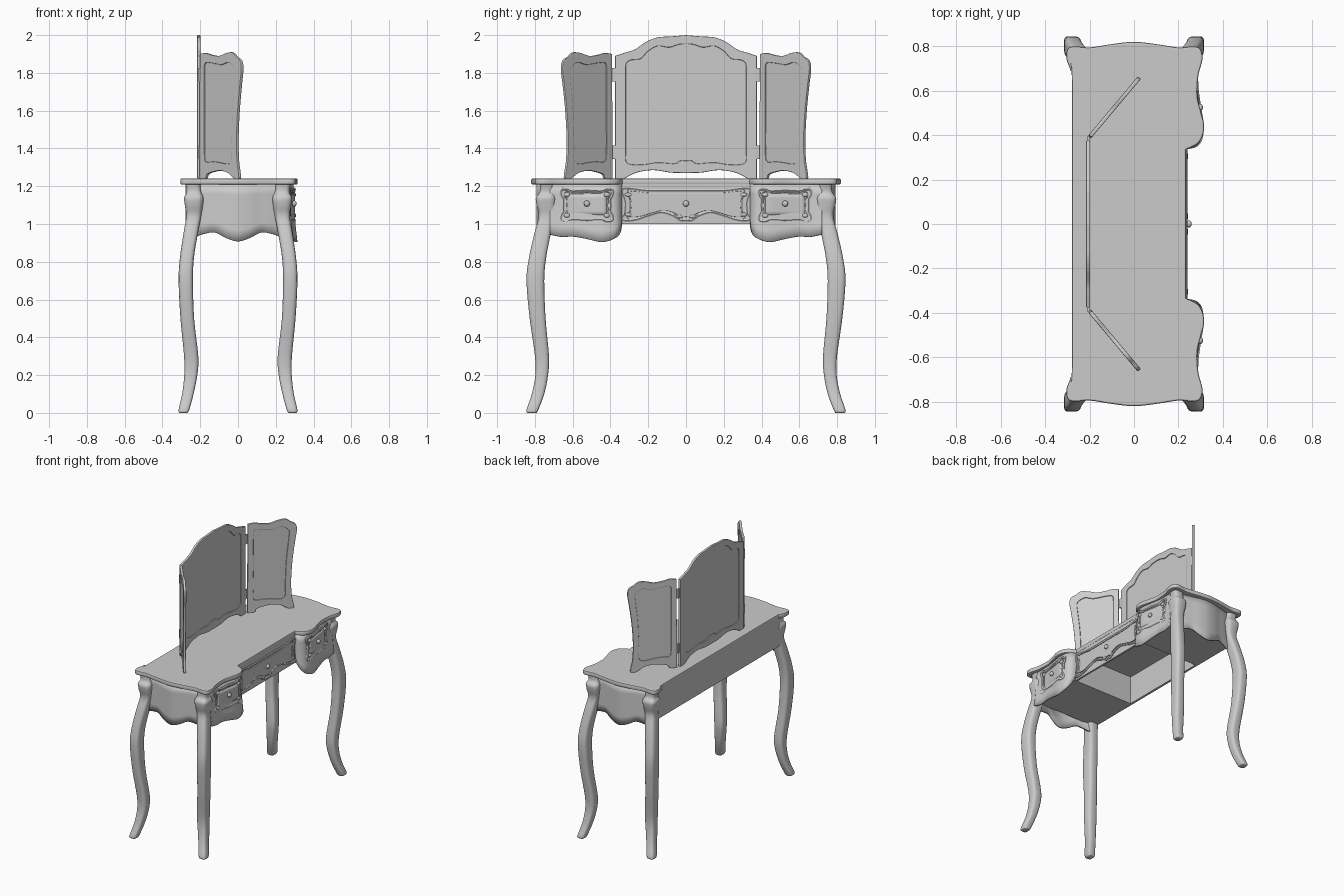
import bpy, bmesh, math
from mathutils import Matrix, Vector

cube = bpy.data.objects.get("Cube")
if cube:
    bpy.data.objects.remove(cube, do_unlink=True)

grey = bpy.data.materials.new("painted grey")
grey.use_nodes = True
COLOUR = (0.6, 0.6, 0.6, 1)
grey.diffuse_color = COLOUR
grey.node_tree.nodes["Principled BSDF"].inputs["Base Color"].default_value = COLOUR


def smooth(pts, n=6, closed=False):
    """Catmull-Rom curve through points of any dimension; a doubled point is a corner."""
    p = [Vector(q) for q in pts]
    p = [p[-1]] + p + p[:2] if closed else [p[0]] + p + [p[-1]]
    out = []
    for a, b, c, d in zip(p, p[1:], p[2:], p[3:]):
        if (b - c).length < 1e-6:
            continue
        for i in range(n):
            t = i / n
            out.append((2 * b + (c - a) * t + (2 * a - 5 * b + 4 * c - d) * t * t
                        + (3 * b - a - 3 * c + d) * t ** 3) / 2)
    return out if closed else out + [p[-1]]


def finish(name, mesh, mirror="", angle=35):
    mesh.materials.clear()
    mesh.materials.append(grey)
    mesh.shade_smooth()
    mesh.set_sharp_from_angle(angle=math.radians(angle))
    ob = bpy.data.objects.new(name, mesh)
    bpy.context.collection.objects.link(ob)
    if mirror:
        mod = ob.modifiers.new("mirror", "MIRROR")
        mod.use_axis = ("x" in mirror, "y" in mirror, False)
        mod.use_mirror_merge = False
    return ob


def from_bmesh(name, bm, mirror="", angle=35):
    bmesh.ops.recalc_face_normals(bm, faces=bm.faces)
    mesh = bpy.data.meshes.new(name)
    bm.to_mesh(mesh)
    bm.free()
    return finish(name, mesh, mirror, angle)


def from_curve(name, loops, matrix=Matrix(), flat=True, depth=0.0, bevel=0.004, mirror=""):
    """Flat curve: bevelled plate, inner loops are holes. Otherwise: round moulding."""
    cu = bpy.data.curves.new(name, "CURVE")
    cu.dimensions = "2D" if flat else "3D"
    cu.bevel_depth, cu.bevel_resolution = bevel, 1
    if flat:
        cu.fill_mode = "BOTH"
        cu.extrude = depth / 2 - bevel
        cu.offset = -bevel
    for loop in loops:
        sp = cu.splines.new("POLY")
        sp.points.add(len(loop) - 1)
        for point, co in zip(sp.points, loop):
            point.co = (*co, *([0] * (3 - len(co))), 1)
        sp.use_cyclic_u = True
    tmp = bpy.data.objects.new(name, cu)
    bpy.context.collection.objects.link(tmp)
    deps = bpy.context.evaluated_depsgraph_get()
    mesh = bpy.data.meshes.new_from_object(tmp.evaluated_get(deps))
    bpy.data.objects.remove(tmp, do_unlink=True)
    mesh.transform(matrix)
    return finish(name, mesh, mirror)


def strip(name, path, top, thick=0.014, flare=0.0, mirror="y"):
    """Upright board along (x, y, bottom z) points."""
    bm = bmesh.new()
    rows = 5
    grid = [[bm.verts.new((p.x + flare * (1 - k / rows) ** 2, p.y, p.z + (top - p.z) * k / rows))
             for k in range(rows + 1)] for p in path]
    for a, b in zip(grid, grid[1:]):
        for k in range(rows):
            bm.faces.new((a[k], b[k], b[k + 1], a[k + 1]))
    ob = from_bmesh(name, bm, mirror)
    mod = ob.modifiers.new("thickness", "SOLIDIFY")
    mod.thickness, mod.offset = thick, 0
    return ob


def box(name, lo, hi, mirror=""):
    bm = bmesh.new()
    lo, hi = Vector(lo), Vector(hi)
    bmesh.ops.create_cube(bm, size=1, matrix=Matrix.Translation((lo + hi) / 2) @ Matrix.Diagonal((*(hi - lo), 1)))
    return from_bmesh(name, bm, mirror)


def ball(name, centre, size, mirror=""):
    bm = bmesh.new()
    bmesh.ops.create_uvsphere(bm, u_segments=14, v_segments=8, radius=1,
                              matrix=Matrix.Translation(centre) @ Matrix.Diagonal((*size, 1)))
    return from_bmesh(name, bm, mirror)


def both(half, axis=0):
    """Close an open half outline by reflecting it."""
    back = [Vector([-c if i == axis else c for i, c in enumerate(p)]) for p in reversed(half)]
    return half + [p for p in back if abs(p[axis]) > 1e-5]


# Table top with serpentine edge
top_half = smooth([(-.28, 0), (-.28, 0), (-.28, .64), (-.285, .69), (-.303, .74), (-.30, .785), (-.27, .80),
                   (-.2, .795), (-.1, .81), (0, .82), (.1, .81), (.2, .795), (.27, .80), (.30, .785),
                   (.308, .74), (.29, .67), (.285, .58), (.30, .51), (.315, .45), (.31, .40), (.285, .36),
                   (.235, .335), (.235, .335), (.235, 0), (.235, 0)])
from_curve("table_top", [both(top_half, 1)], Matrix.Translation((0, 0, 1.225)), depth=.032, bevel=.007)

# Cabriole legs: z, inner and outer x, inner and outer y
leg = smooth([(0, .268, .308, .79, .838), (.015, .258, .315, .782, .845), (.1, .235, .296, .75, .817),
              (.2, .215, .285, .73, .798), (.3, .21, .286, .725, .80), (.5, .232, .305, .743, .828),
              (.7, .238, .315, .75, .845), (.82, .233, .308, .74, .832), (.95, .212, .289, .715, .803),
              (1.04, .195, .275, .695, .78), (1.1, .185, .282, .69, .792), (1.14, .183, .286, .69, .795),
              (1.17, .195, .272, .70, .775), (1.215, .2, .28, .70, .775)], 4)
bm = bmesh.new()
rings = []
for z, x0, x1, y0, y1 in leg:
    ring = []
    for i in range(16):
        a = math.tau * (i + .5) / 16
        c, s = (math.copysign(abs(f) ** .55, f) for f in (math.cos(a), math.sin(a)))
        ring.append(bm.verts.new(((x0 + x1) / 2 + c * (x1 - x0) / 2, (y0 + y1) / 2 + s * (y1 - y0) / 2, z)))
    rings.append(ring)
for a, b in zip(rings, rings[1:]):
    for i in range(16):
        bm.faces.new((a[i], a[i - 1], b[i - 1], b[i]))
bm.faces.new(rings[0])
bm.faces.new(rings[-1])
from_bmesh("legs", bm, "xy", 45)

# Scalloped side aprons
side = smooth([(-.22, .735, .935), (-.17, .75, .95), (-.12, .762, .955), (-.06, .778, .925), (0, .785, .908),
               (.06, .778, .925), (.12, .762, .955), (.17, .75, .95), (.22, .735, .935)])
strip("side_aprons", side, 1.212)

# Serpentine front aprons
front = smooth([(.225, .345, 1.0), (.255, .352, .955), (.278, .375, .925), (.287, .42, .908), (.286, .46, .906),
                (.275, .53, .922), (.265, .60, .934), (.262, .66, .932), (.264, .72, .945)])
strip("front_aprons", front, 1.212, flare=.02)


def front_x(y):
    a, b = next((a, b) for a, b in zip(front, front[1:]) if a.y <= y <= b.y)
    return a.x + (b.x - a.x) * (y - a.y) / (b.y - a.y)


# Carcass: centre front, back board and the two drawer boxes
box("centre_apron", (.218, -.35, 1.0), (.232, .35, 1.212))
box("back_board", (-.277, -.72, 1.0), (-.26, .72, 1.212))
box("box_dividers", (-.265, .345, 1.0), (.225, .358, 1.212), "y")
box("box_floors", (-.265, .345, .998), (.265, .745, 1.01), "y")

# Side drawers: raised field, moulding, corner scrolls, knob
field = [Vector((front_x(y) + .008, y, 1.045)) for y in (.42 + .21 * i / 12 for i in range(13))]
strip("side_drawer_fields", field, 1.16, .01)
quarter = smooth([(.525, 1.18), (.60, 1.176), (.63, 1.186), (.66, 1.18), (.66, 1.155), (.648, 1.13), (.65, 1.1)])
upper = both([Vector((p[0] - .525, p[1])) for p in quarter])
lower = [Vector((p[0], 2.2 - p[1])) for p in upper]
rim = upper[:len(quarter)] + lower[:len(quarter)][::-1] + lower[len(quarter):][::-1] + upper[len(quarter):]
for name, scale, radius in (("side_drawer_mouldings", 1, .009), ("side_drawer_beads", .86, .005)):
    loop = [(front_x(.525 + u * scale) + .009, .525 + u * scale, 1.1 + (v - 1.1) * scale) for u, v in rim]
    from_curve(name, [loop], flat=False, bevel=radius, mirror="y")
for y in (.42, .63):
    for z in (1.045, 1.155):
        ball("corner_scroll", (front_x(y) + .012, y, z), (.009, .016, .012), "y")
ball("side_knobs", (front_x(.525) + .022, .525, 1.108), (.013, .016, .016), "y")

# Centre drawer with swept lower moulding
drawer = smooth([(0, 1.178), (.2, 1.178), (.30, 1.19), (.335, 1.185), (.335, 1.16), (.322, 1.12), (.325, 1.06),
                 (.34, 1.03), (.315, 1.018), (.26, 1.025), (.2, 1.045), (.13, 1.062), (.07, 1.045), (.03, 1.02),
                 (0, 1.02)])
for name, scale, radius in (("centre_drawer_moulding", 1, .008), ("centre_drawer_bead", .92, .004)):
    loop = both([Vector((u * scale, 1.11 + (v - 1.11) * scale)) for u, v in drawer])
    from_curve(name, [[(.233, u, v) for u, v in loop]], flat=False, bevel=radius)
upright = Matrix(((0, 0, 1, .234), (1, 0, 0, 0), (0, 1, 0, 0), (0, 0, 0, 1)))
from_curve("centre_drawer_field", [both([Vector((u * .9, 1.11 + (v - 1.11) * .8)) for u, v in drawer])],
           upright, depth=.012, bevel=.003)
for y, z in ((.305, 1.155), (.305, 1.05), (.035, 1.04)):
    ball("centre_scroll", (.236, y, z), (.008, .02, .01), "y")
ball("centre_knob", (.248, 0, 1.108), (.012, .016, .016))


def looking_glass(name, outer, inner, origin, along, mirror=""):
    u = Vector((*along, 0)).normalized()
    n = u.cross(Vector((0, 0, 1)))
    m = Matrix(((u.x, 0, n.x, origin[0]), (u.y, 0, n.y, origin[1]), (0, 1, 0, 0), (0, 0, 0, 1)))
    from_curve(name + "_frame", [outer, inner], m, depth=.018, bevel=.004, mirror=mirror)
    from_curve(name + "_glass", [inner], m, depth=.008, bevel=.001, mirror=mirror)


# Centre mirror
outer = smooth([(0, 1.27), (.08, 1.272), (.17, 1.285), (.25, 1.275), (.30, 1.255), (.325, 1.24), (.325, 1.24),
                (.375, 1.24), (.375, 1.24), (.375, 1.89), (.375, 1.89), (.33, 1.905), (.27, 1.925), (.21, 1.965),
                (.15, 1.988), (.08, 1.993), (0, 2.0)])
inner = smooth([(0, 1.335), (.03, 1.335), (.06, 1.32), (.15, 1.325), (.22, 1.315), (.29, 1.315), (.318, 1.335),
                (.318, 1.4), (.318, 1.6), (.318, 1.8), (.315, 1.85), (.29, 1.868), (.24, 1.875), (.2, 1.915),
                (.15, 1.942), (.09, 1.935), (.04, 1.95), (0, 1.953)])
looking_glass("centre_mirror", both(outer), both(inner), (-.207, 0), (0, 1))

# Wing mirrors, angled forward
outer = smooth([(0, 1.24), (0, 1.24), (.05, 1.24), (.065, 1.262), (.11, 1.275), (.17, 1.282), (.23, 1.272),
                (.27, 1.25), (.29, 1.24), (.325, 1.24), (.325, 1.27), (.312, 1.34), (.308, 1.45), (.318, 1.6),
                (.335, 1.73), (.348, 1.82), (.338, 1.865), (.305, 1.885), (.27, 1.908), (.22, 1.905),
                (.16, 1.89), (.1, 1.895), (.05, 1.905), (0, 1.9), (0, 1.9)])[:-1]
inner = smooth([(.055, 1.33), (.11, 1.33), (.17, 1.325), (.23, 1.318), (.265, 1.335), (.266, 1.42), (.274, 1.6),
                (.29, 1.75), (.295, 1.81), (.28, 1.835), (.24, 1.855), (.18, 1.843), (.1, 1.852), (.05, 1.85),
                (.043, 1.8), (.043, 1.6), (.043, 1.38)], closed=True)
looking_glass("wing_mirrors", outer, inner, (-.2, .392), (.225, .268), "y")
for z in (1.38, 1.79):
    box("hinges", (-.21, .37, z - .035), (-.2, .396, z + .035), "y")
